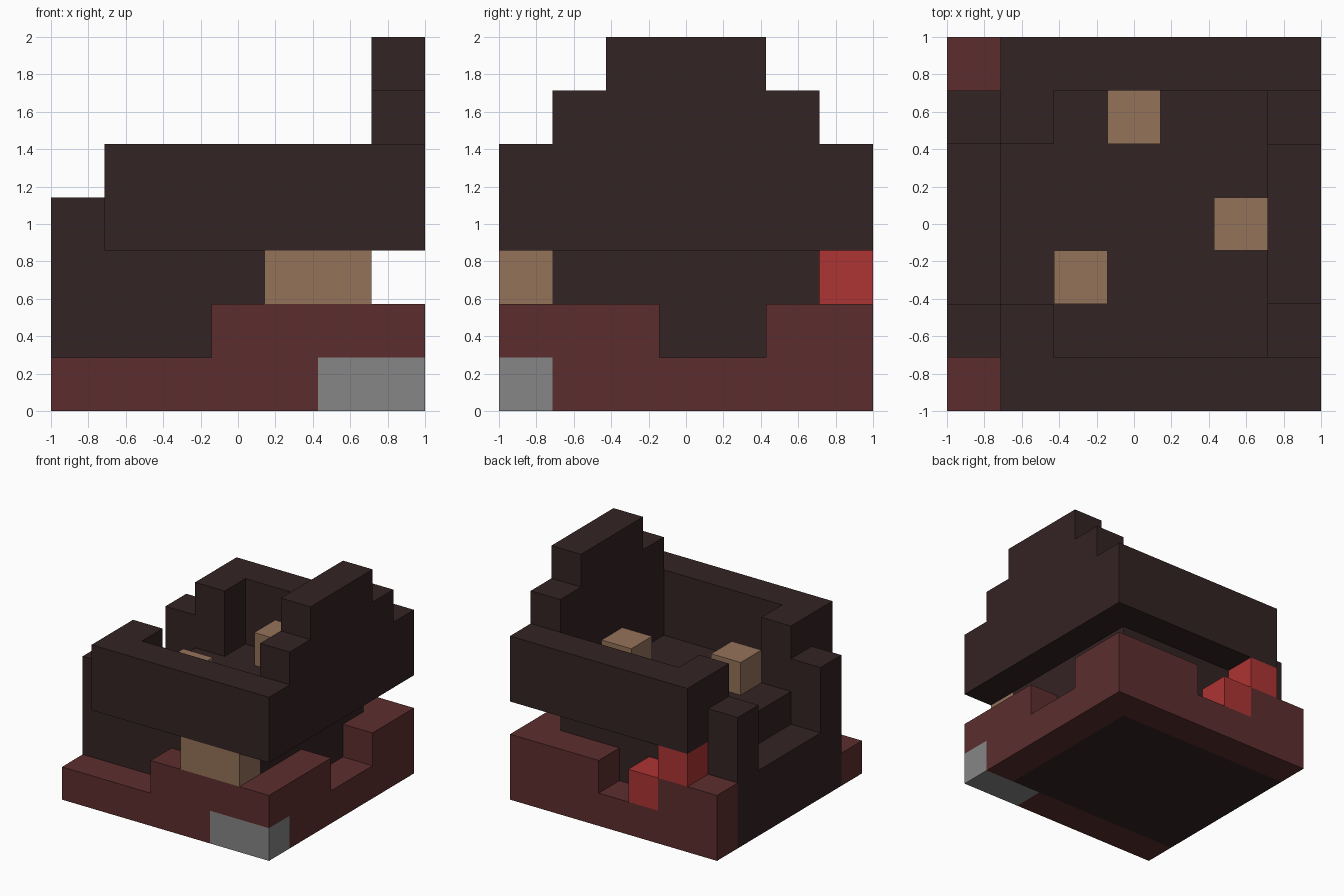
import bpy
import bmesh
from mathutils import Vector
from itertools import product

if "Cube" in bpy.data.objects:
    bpy.data.objects.remove(bpy.data.objects["Cube"])

N = 7                # blocks along each side
S = 2 / N            # block size


def material(name, r, g, b):
    m = bpy.data.materials.new(name)
    m.use_nodes = True
    m.diffuse_color = (r, g, b, 1)
    m.node_tree.nodes["Principled BSDF"].inputs["Base Color"].default_value = (r, g, b, 1)
    return m


dark = material("dark brown", 0.034, 0.017, 0.017)
wine = material("wine red", 0.107, 0.027, 0.027)
tan = material("tan", 0.296, 0.171, 0.102)
red = material("bright red", 0.423, 0.034, 0.034)
grey = material("grey", 0.238, 0.238, 0.238)


def mirror(*boxes):
    """Add the front-to-back mirror image of each box."""
    return list(boxes) + [((a[0], N - b[1], a[2]), (b[0], N - a[1], b[2])) for a, b in boxes]


def part(name, mat, boxes):
    """Join boxes, given as low and high block corners, into one clean shell."""
    cells = set()
    for a, b in boxes:
        cells.update(product(*(range(p, q) for p, q in zip(a, b))))
    bm = bmesh.new()
    verts = {}

    def vert(p):
        if p not in verts:
            verts[p] = bm.verts.new(Vector((p[0] - N / 2, p[1] - N / 2, p[2])) * S)
        return verts[p]

    for cell in sorted(cells):
        for axis, side in product(range(3), (0, 1)):
            beside = list(cell)
            beside[axis] += 2 * side - 1
            if tuple(beside) in cells:
                continue
            u, v = (axis + 1) % 3, (axis + 2) % 3
            ring = []
            for du, dv in ((0, 0), (1, 0), (1, 1), (0, 1)):
                p = list(cell)
                p[axis] += side
                p[u] += du
                p[v] += dv
                ring.append(vert(tuple(p)))
            bm.faces.new(ring if side else ring[::-1])
    bmesh.ops.dissolve_limit(bm, angle_limit=0.01, verts=bm.verts[:], edges=bm.edges[:])
    mesh = bpy.data.meshes.new(name)
    bm.to_mesh(mesh)
    bm.free()
    mesh.materials.append(mat)
    obj = bpy.data.objects.new(name, mesh)
    bpy.context.collection.objects.link(obj)


# Solid middle with a step at the open end and a post at each corner
part("core", dark, [((0, 1, 0), (6, 6, 2)), ((1, 1, 2), (6, 6, 3))]
     + mirror(((0, 1, 2), (1, 2, 4))))

# Overhanging upper walls, returns and stepped end wall
part("upper_walls", dark, mirror(((1, 0, 3), (7, 1, 5)), ((1, 1, 3), (2, 2, 5)))
     + [((6, 1, 3), (7, 6, 6)), ((6, 2, 6), (7, 5, 7))])

# Lower rim round three sides, with notches in its second course
part("lower_rim", wine, [
    ((0, 0, 0), (5, 1, 1)), ((0, 6, 0), (7, 7, 1)), ((6, 1, 0), (7, 6, 1)),
    ((3, 0, 1), (7, 1, 2)), ((6, 1, 1), (7, 3, 2)), ((6, 5, 1), (7, 6, 2)),
    ((4, 6, 1), (7, 7, 2)), ((0, 6, 1), (2, 7, 2))])

# Coloured accents
part("front_corner_block", grey, [((5, 0, 0), (7, 1, 1))])
part("front_panel", tan, [((4, 0, 2), (6, 1, 3))])
part("back_accent", red, [((2, 6, 1), (3, 7, 2)), ((1, 6, 2), (2, 7, 3))])

# Loose blocks on the floor
for i, (x, y) in enumerate(((3, 5), (5, 3), (2, 2)), 1):
    part(f"floor_block_{i}", tan, [((x, y, 3), (x + 1, y + 1, 4))])
